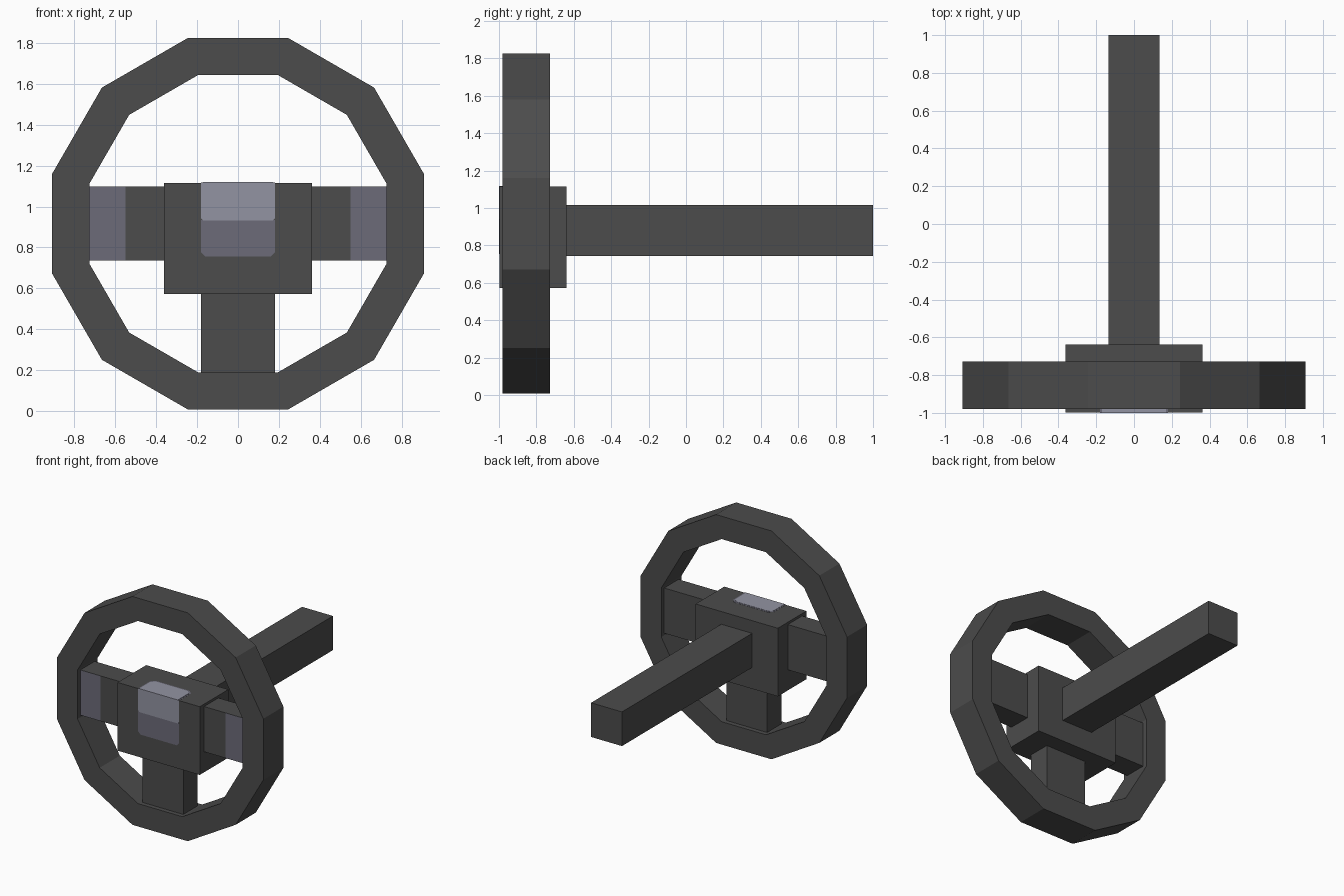
import bpy, bmesh, math
from mathutils import Vector

if "Cube" in bpy.data.objects:
    bpy.data.objects.remove(bpy.data.objects["Cube"])


def material(name, rgb):
    m = bpy.data.materials.new(name)
    m.diffuse_color = (*rgb, 1)
    m.use_nodes = True
    m.node_tree.nodes["Principled BSDF"].inputs["Base Color"].default_value = m.diffuse_color
    return m


DARK = material("dark grey", (0.072, 0.072, 0.072))
MID = material("slate grey", (0.15, 0.148, 0.19))
LIGHT = material("light slate", (0.29, 0.295, 0.36))


def finish(name, bm, *mats):
    bmesh.ops.recalc_face_normals(bm, faces=bm.faces)
    me = bpy.data.meshes.new(name)
    bm.to_mesh(me)
    bm.free()
    for m in mats:
        me.materials.append(m)
    ob = bpy.data.objects.new(name, me)
    bpy.context.collection.objects.link(ob)
    return ob


def box_bm(x, y, z):
    bm = bmesh.new()
    bmesh.ops.create_cube(bm, size=1)
    for v in bm.verts:
        v.co = Vector([(r[0] + r[1]) / 2 + c * (r[1] - r[0]) for r, c in zip((x, y, z), v.co)])
    return bm


def plate(name, points, depth, mat):
    """Extrude a flat outline by a depth vector."""
    bm = bmesh.new()
    f = bm.faces.new([bm.verts.new(p) for p in points])
    new = bmesh.ops.extrude_face_region(bm, geom=[f])["geom"]
    bmesh.ops.translate(bm, vec=depth, verts=[v for v in new if isinstance(v, bmesh.types.BMVert)])
    return finish(name, bm, mat)


# Twelve-sided rim: a rectangular section swept around the wheel centre
CZ, N = 0.916, 12
section = [(0.909, -0.98), (0.909, -0.727), (0.727, -0.727), (0.727, -0.98)]
bm = bmesh.new()
rings = []
for i in range(N):
    a = math.radians(15 + 30 * i)
    k = 1 / math.cos(math.pi / N)
    rings.append([bm.verts.new((r * k * math.cos(a), y, CZ + r * k * math.sin(a))) for r, y in section])
for i in range(N):
    p, q = rings[i], rings[(i + 1) % N]
    for j in range(4):
        bm.faces.new((p[j], p[(j + 1) % 4], q[(j + 1) % 4], q[j]))
finish("wheel_rim", bm, DARK)

# Hub and steering column
finish("hub", box_bm((-0.362, 0.362), (-0.998, -0.638), (0.573, 1.116)), DARK)
finish("steering_column", box_bm((-0.136, 0.136), (-0.64, 1.0), (0.743, 1.015)), DARK)

# Spokes: the side ones have a lighter outer half on the front face
SY = (-0.944, -0.764)
finish("lower_spoke", box_bm((-0.18, 0.18), SY, (0.185, 0.58)), DARK)
for side, s in (("left", -1), ("right", 1)):
    bm = box_bm(sorted((s * 0.355, s * 0.73)), SY, (0.737, 1.097))
    bmesh.ops.bisect_plane(bm, geom=bm.verts[:] + bm.edges[:] + bm.faces[:],
                           plane_co=(s * 0.55, 0, 0), plane_no=(1, 0, 0))
    bm.normal_update()
    for f in bm.faces:
        if f.normal.y < -0.9 and abs(f.calc_center_median().x) > 0.55:
            f.material_index = 1
    finish(side + "_spoke", bm, DARK, MID)


# Horn pad: plates with clipped corners on the hub front and top
def clipped(w, far, near, c):
    return [(-w, near), (w, near), (w, far + c), (w - c, far), (c - w, far), (-w, far + c)]


plate("horn_pad_front_lower", [(x, -0.997, z) for x, z in clipped(0.18, 0.755, 0.935, 0.02)],
      (0, -0.002, 0), MID)
plate("horn_pad_front_upper", [(x, -0.997, z) for x, z in clipped(0.18, 0.932, 1.117, 0.01)],
      (0, -0.003, 0), LIGHT)
plate("horn_pad_top_border", [(x, -y, 1.115) for x, y in clipped(0.18, 0.82, 1.0, 0.03)],
      (0, 0, 0.002), MID)
plate("horn_pad_top", [(x, -y, 1.115) for x, y in clipped(0.17, 0.832, 1.0, 0.03)],
      (0, 0, 0.004), LIGHT)
